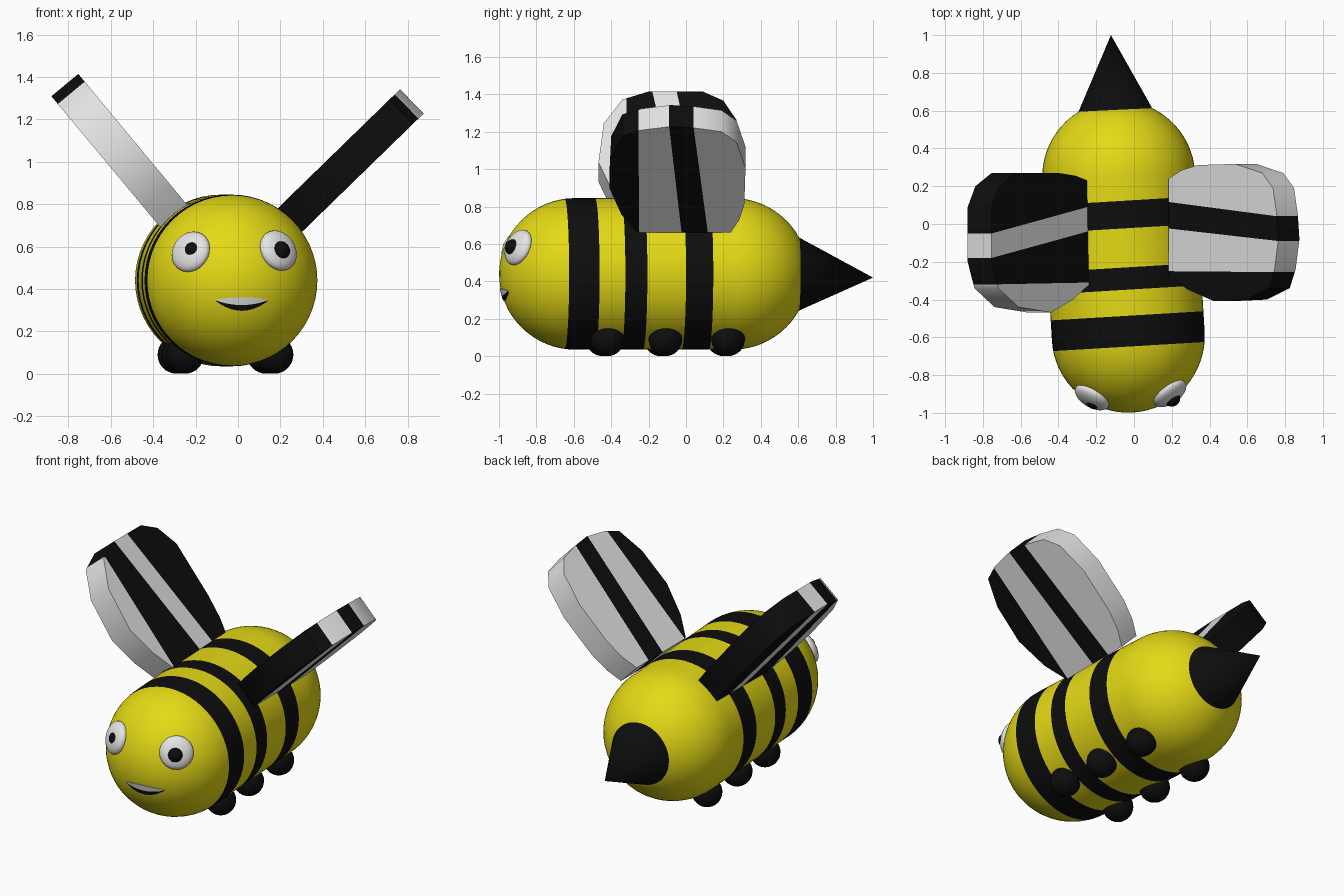
import bpy, bmesh, math
from mathutils import Vector, Matrix

if "Cube" in bpy.data.objects:
    bpy.data.objects.remove(bpy.data.objects["Cube"])


def material(name, rgb):
    m = bpy.data.materials.new(name)
    m.diffuse_color = (*rgb, 1)
    m.use_nodes = True
    m.node_tree.nodes["Principled BSDF"].inputs["Base Color"].default_value = m.diffuse_color
    return m


YELLOW = material("yellow", (0.78, 0.70, 0.008))
BLACK = material("black", (0.004, 0.004, 0.004))
WHITE = material("white", (0.78, 0.78, 0.78))


def finish(name, bm, mats, angle=35):
    bmesh.ops.recalc_face_normals(bm, faces=bm.faces)
    me = bpy.data.meshes.new(name)
    bm.to_mesh(me)
    bm.free()
    for m in mats:
        me.materials.append(m)
    for p in me.polygons:
        p.use_smooth = True
    me.set_sharp_from_angle(angle=math.radians(angle))
    ob = bpy.data.objects.new(name, me)
    bpy.context.collection.objects.link(ob)
    return ob


def lathe(name, origin, axis, profile, mats, rule, seg=56):
    """Revolve (distance, radius) points about an axis; rule(distance) picks the material."""
    bm = bmesh.new()
    rot = Vector(axis).to_track_quat('Z', 'Y').to_matrix()
    rings = []
    for t, r in profile:
        n = seg if r > 1e-4 else 1
        rings.append([bm.verts.new(Vector(origin) + rot @ Vector(
            (r * math.cos(2 * math.pi * i / seg), r * math.sin(2 * math.pi * i / seg), t)))
            for i in range(n)])
    for k in range(len(rings) - 1):
        a, b = rings[k], rings[k + 1]
        mid = (profile[k][0] + profile[k + 1][0]) / 2
        for i in range(seg):
            j = (i + 1) % seg
            vs = []
            for v in (a[i % len(a)], a[j % len(a)], b[j % len(b)], b[i % len(b)]):
                if v not in vs:
                    vs.append(v)
            bm.faces.new(vs).material_index = rule(mid)
    return finish(name, bm, mats)


def ball(name, pos, size, mat, normal=(0, 0, 1)):
    bm = bmesh.new()
    q = Vector(normal).to_track_quat('Z', 'Y').to_matrix().to_4x4()
    bmesh.ops.create_uvsphere(bm, u_segments=28, v_segments=16, radius=1,
                              matrix=Matrix.Translation(pos) @ q @ Matrix.Diagonal((*size, 1)))
    return finish(name, bm, [mat], 60)


# striped capsule body, slightly yawed
R = 0.405
AXIS = Vector((-0.06, 0.998, 0)).normalized()
ORIGIN = Vector((-0.066, 0, 0.44))
STRIPES = [(-0.65, -0.487), (-0.349, -0.231), (-0.024, 0.122)]
T0, T1 = -0.595, 0.25
N = 16
ts = [T0 - R * math.cos(i / N * math.pi / 2) for i in range(N + 1)]
ts += [T1 + R * math.sin(i / N * math.pi / 2) for i in range(N + 1)]
ts = sorted(ts + [e for s in STRIPES for e in s])


def radius(t):
    d = max(T0 - t, t - T1, 0)
    return math.sqrt(max(R * R - d * d, 0))


lathe("body", ORIGIN, AXIS, [(t, radius(t)) for t in ts], [YELLOW, BLACK],
      lambda t: int(any(a < t < b for a, b in STRIPES)))

# stinger cone
base, tip = Vector((-0.097, 0.56, 0.437)), Vector((-0.122, 1.0, 0.42))
lathe("stinger", base, tip - base, [(0, 0), (0, 0.217), ((tip - base).length, 0)],
      [BLACK], lambda t: 0)

# six stubby feet
for i, y in enumerate((-0.42, -0.11, 0.225)):
    cx = -0.066 - 0.06 * y
    ball(f"right_foot_{i + 1}", (cx + 0.212, y, 0.09), (0.09,) * 3, BLACK)
    ball(f"left_foot_{i + 1}", (cx - 0.21, y - 0.025, 0.09), (0.09,) * 3, BLACK)

# eyes and pupils
HEAD = ORIGIN + AXIS * T0
for side, ex, ez, pupil in (("right", 0.193, 0.583, (0.2, -0.922, 0.58)),
                            ("left", -0.225, 0.577, (-0.21, -0.935, 0.58))):
    dx, dz = ex - HEAD.x, ez - HEAD.z
    n = Vector((dx, -math.sqrt(R * R - dx * dx - dz * dz), dz)).normalized()
    ball(side + "_eye", HEAD + n * (R - 0.005), (0.1, 0.1, 0.045), WHITE, n)
    ball(side + "_pupil", pupil, (0.045,) * 3, BLACK)


# mouth: thin crescents wrapped on the head
def crescent(name, top, bottom, mat):
    bm = bmesh.new()
    rows = []
    for i in range(25):
        u = -1 + i / 12
        row = []
        for z in (top(u), bottom(u)):
            for rad in (R - 0.004, R + 0.005):
                dx, dz = 0.018 + 0.122 * u - HEAD.x, z - HEAD.z
                row.append(bm.verts.new(HEAD + Vector(
                    (dx, -math.sqrt(rad * rad - dx * dx - dz * dz), dz))))
        rows.append(row)
    for a, b in zip(rows, rows[1:]):
        for p, q in ((0, 1), (1, 3), (3, 2), (2, 0)):
            bm.faces.new((a[p], a[q], b[q], b[p]))
    for r in (rows[0], rows[-1]):
        bm.faces.new((r[0], r[1], r[3], r[2]))
    finish(name, bm, [mat])


def lip(depth):
    return lambda u: 0.352 + 0.012 * (1 - u * u) - 0.003 - depth * (1 - u * u)


crescent("teeth", lip(0), lambda u: lip(0.034)(u) - 0.003, WHITE)
crescent("mouth", lambda u: lip(0.034)(u) - 0.003, lambda u: lip(0.058)(u) - 0.006, BLACK)


# wings: thick outlined plates, cut along lengthwise stripe lines
def wing(name, root, end, thick, outline, cuts, first):
    """outline: (fraction along, y); cuts: (y at root, y at end) from low to high y."""
    root, end = Vector(root), Vector(end)
    L = (end - root).length
    bm = bmesh.new()
    lo = [bm.verts.new((u * L, y, -thick / 2)) for u, y in outline]
    hi = [bm.verts.new((u * L, y, thick / 2)) for u, y in outline]
    bm.faces.new(lo)
    bm.faces.new(hi)
    for i in range(len(lo)):
        j = (i + 1) % len(lo)
        bm.faces.new((lo[i], lo[j], hi[j], hi[i]))
    for y0, y1 in cuts:
        bmesh.ops.bisect_plane(bm, geom=bm.verts[:] + bm.edges[:] + bm.faces[:],
                               plane_co=(0, y0, 0), plane_no=(y0 - y1, L, 0))
    for f in bm.faces:
        c = f.calc_center_median()
        f.material_index = (first + sum(c.y > a + (b - a) * c.x / L for a, b in cuts)) % 2
    d = (end - root).normalized()
    y = Vector((0, 1, 0))
    rot = Matrix((d, y, d.cross(y))).transposed().to_4x4()
    bm.transform(Matrix.Translation(root) @ rot)
    finish(name, bm, [WHITE, BLACK], 40)


wing("right_wing", (0.25, 0, 0.73), (0.82, 0, 1.285), 0.16,
     [(-0.02, 0.24), (0.1, 0.285), (0.25, 0.312), (0.6, 0.318), (0.85, 0.27), (0.95, 0.19),
      (0.985, 0.05), (1, -0.08), (0.965, -0.24), (0.91, -0.34), (0.7, -0.4), (0.4, -0.408),
      (0.15, -0.345), (-0.02, -0.26)],
     [(-0.25, -0.255), (-0.025, -0.09), (0.115, 0.04)], 1)
wing("left_wing", (-0.31, 0, 0.752), (-0.817, 0, 1.362), 0.165,
     [(-0.02, 0.225), (0.12, 0.255), (0.3, 0.27), (0.75, 0.27), (0.92, 0.2), (1, 0.09),
      (1, -0.2), (0.93, -0.34), (0.72, -0.44), (0.38, -0.468), (0.15, -0.4), (-0.02, -0.32)],
     [(-0.31, -0.32), (-0.04, -0.18), (0.09, -0.05)], 0)
